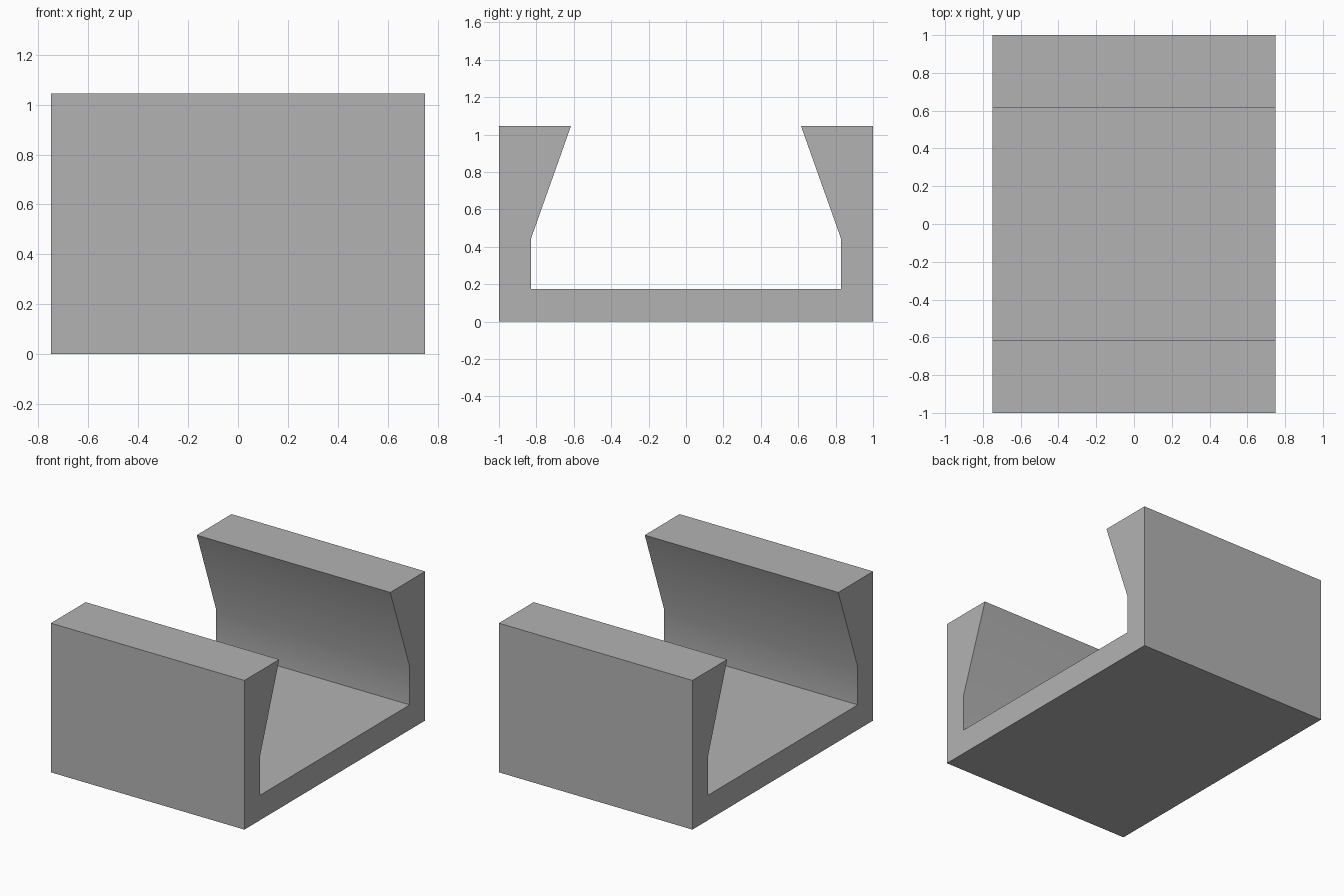
import bpy
import bmesh
import math

cube = bpy.data.objects.get("Cube")
if cube:
    bpy.data.objects.remove(cube, do_unlink=True)

HALF_WIDTH = 0.75

# Plain grey material
grey = bpy.data.materials.new("mid_grey")
grey.use_nodes = True
colour = (0.45, 0.45, 0.45, 1.0)
grey.diffuse_color = colour
grey.node_tree.nodes["Principled BSDF"].inputs["Base Color"].default_value = colour

# Half of the channel section (y, z), from the outer foot to the floor corner
half = [(1.0, 0.0), (1.0, 1.045), (0.615, 1.045), (0.83, 0.44), (0.83, 0.175)]
profile = half + [(-y, z) for y, z in reversed(half)]

# Dovetail channel: extrude the section along x
bm = bmesh.new()
section = bm.faces.new([bm.verts.new((-HALF_WIDTH, y, z)) for y, z in profile])
result = bmesh.ops.extrude_face_region(bm, geom=[section], use_keep_orig=True)
moved = [v for v in result["geom"] if isinstance(v, bmesh.types.BMVert)]
bmesh.ops.translate(bm, verts=moved, vec=(2 * HALF_WIDTH, 0, 0))
bmesh.ops.recalc_face_normals(bm, faces=bm.faces)

mesh = bpy.data.meshes.new("channel_bracket")
bm.to_mesh(mesh)
bm.free()
mesh.materials.append(grey)
bracket = bpy.data.objects.new("channel_bracket", mesh)
bpy.context.collection.objects.link(bracket)

# Soft blend at the knee of each jaw, crisp edges elsewhere
bpy.ops.object.select_all(action="DESELECT")
bracket.select_set(True)
bpy.context.view_layer.objects.active = bracket
bpy.ops.object.shade_smooth_by_angle(angle=math.radians(30))
